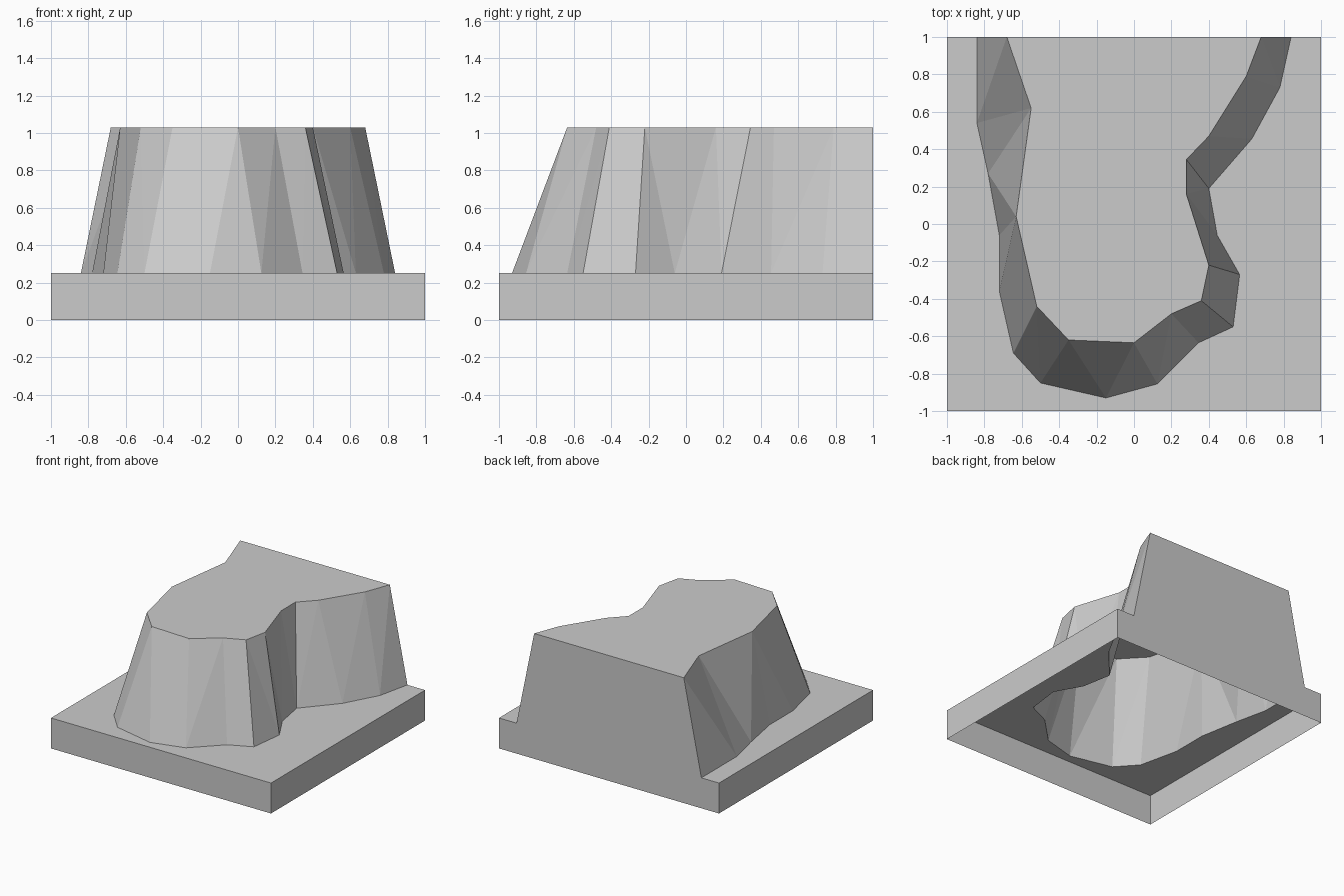
import bpy
import bmesh

cube = bpy.data.objects.get("Cube")
if cube:
    bpy.data.objects.remove(cube)

LEDGE, SUMMIT = 0.25, 1.03

# Outlines of the plateau rim and of the hill foot, from back left around the front
RIM = [(-.68, 1), (-.55, .62), (-.63, .04), (-.52, -.44), (-.35, -.62),
       (0, -.635), (.2, -.48), (.36, -.41), (.4, -.22), (.28, .16),
       (.28, .345), (.4, .47), (.6, .79), (.68, 1)]
FOOT = [(-.84, 1), (-.84, .54), (-.78, .27), (-.72, -.06), (-.72, -.36),
        (-.645, -.69), (-.5, -.85), (-.15, -.93), (.125, -.855),
        (.345, -.635), (.53, -.55), (.565, -.27), (.445, -.06),
        (.4, .19), (.63, .455), (.78, .73), (.84, 1)]
CORNERS = [(1, 1), (1, -1), (-1, -1), (-1, 1)]

# Order in which the cliff facets advance along the foot (f) or the rim (r)
FACETS = "frfrffrffrfrfrfrffrfrfrrfrfrf"


def make_material(name, color):
    mat = bpy.data.materials.new(name)
    mat.use_nodes = True
    mat.diffuse_color = color
    shader = next(n for n in mat.node_tree.nodes if n.type == "BSDF_PRINCIPLED")
    shader.inputs["Base Color"].default_value = color
    return mat


def ring(bm, outline, z):
    return [bm.verts.new((x, y, z)) for x, y in outline]


bm = bmesh.new()
rim = ring(bm, RIM, SUMMIT)
foot = ring(bm, FOOT, LEDGE)
edge = ring(bm, CORNERS, LEDGE)
ground = ring(bm, CORNERS, 0)

# Plateau and the ledge around the hill
bm.faces.new(rim)
bm.faces.new(foot + edge)

# Faceted cliff between foot and rim
f = r = 0
for step in FACETS:
    if step == "f":
        bm.faces.new((rim[r], foot[f], foot[f + 1]))
        f += 1
    else:
        bm.faces.new((rim[r], foot[f], rim[r + 1]))
        r += 1

# Plinth sides, open underneath
for a in range(3):
    bm.faces.new((edge[a], edge[a + 1], ground[a + 1], ground[a]))

# Flat back shared by plinth and hill
bm.faces.new((ground[0], ground[3], edge[3], foot[0], rim[0],
              rim[-1], foot[-1], edge[0]))

bmesh.ops.recalc_face_normals(bm, faces=bm.faces)

# The shell is open, so make sure the plateau faces up
bm.faces.ensure_lookup_table()
if bm.faces[0].normal.z < 0:
    bmesh.ops.reverse_faces(bm, faces=bm.faces)

mesh = bpy.data.meshes.new("hill_on_plinth")
bm.to_mesh(mesh)
bm.free()
mesh.materials.append(make_material("stone_grey", (0.6, 0.6, 0.6, 1)))
hill = bpy.data.objects.new("hill_on_plinth", mesh)
bpy.context.scene.collection.objects.link(hill)
